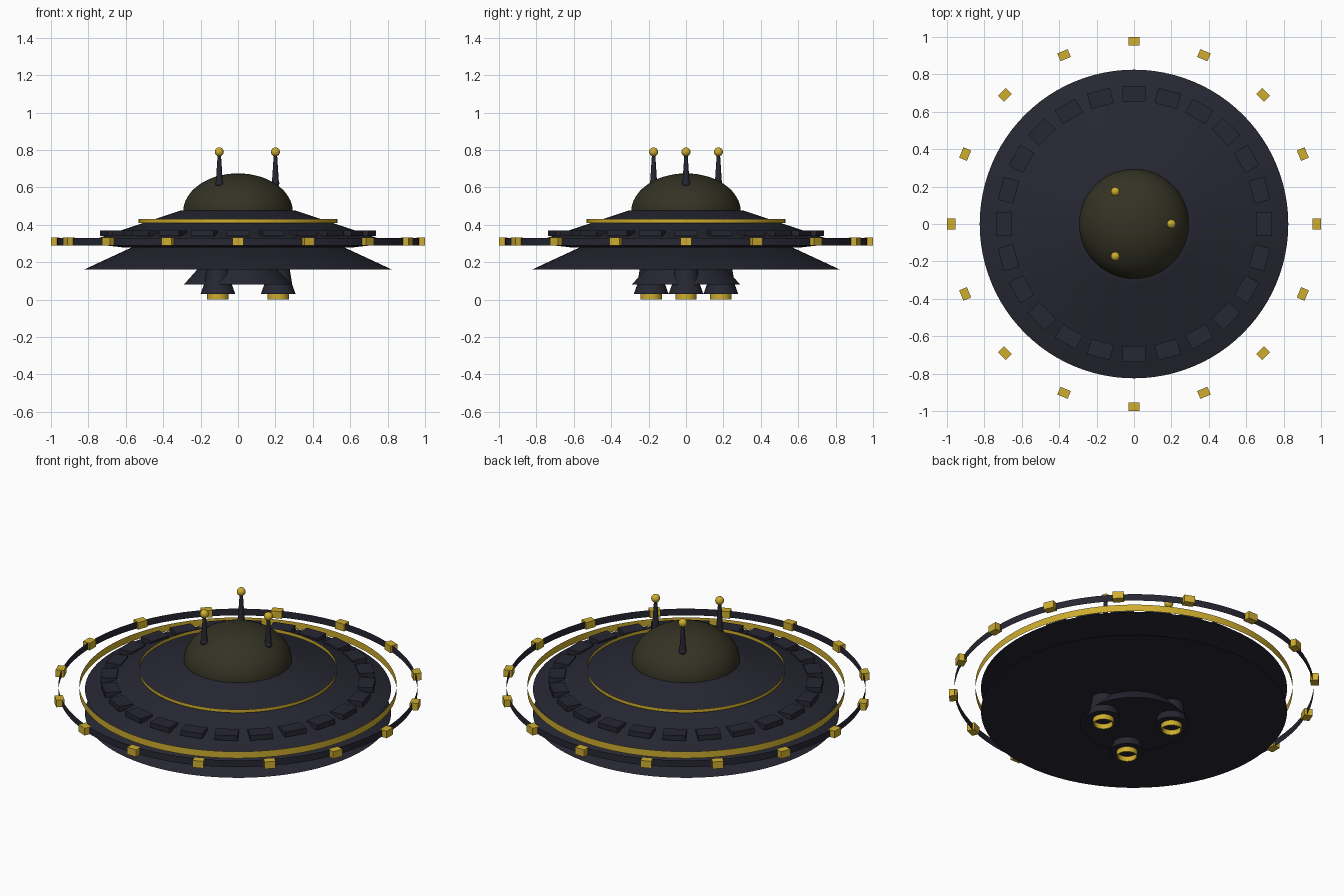
import bpy, bmesh, math
from mathutils import Matrix, Vector

if "Cube" in bpy.data.objects:
    bpy.data.objects.remove(bpy.data.objects["Cube"])


def material(name, rgb):
    m = bpy.data.materials.new(name)
    m.diffuse_color = (*rgb, 1)
    m.use_nodes = True
    m.node_tree.nodes["Principled BSDF"].inputs["Base Color"].default_value = m.diffuse_color
    return m


HULL = material("dark navy", (0.020, 0.020, 0.033))
GOLD = material("gold", (0.62, 0.42, 0.028))
GLASS = material("dark olive", (0.034, 0.032, 0.017))


def finish(bm, name, mat, smooth=True, recalc=True):
    if recalc:
        bmesh.ops.recalc_face_normals(bm, faces=bm.faces)
    me = bpy.data.meshes.new(name)
    bm.to_mesh(me)
    bm.free()
    me.materials.append(mat)
    if smooth:
        for p in me.polygons:
            p.use_smooth = True
        me.set_sharp_from_angle(angle=math.radians(30))
    ob = bpy.data.objects.new(name, me)
    bpy.context.collection.objects.link(ob)
    return ob


def lathe(name, profile, mat, seg=96, at=(0, 0)):
    """Revolve (radius, z) points about a vertical axis; radius 0 makes a pole."""
    bm = bmesh.new()
    rings = []
    for r, z in profile:
        if r == 0:
            rings.append([bm.verts.new((at[0], at[1], z))])
        else:
            rings.append([bm.verts.new((at[0] + r * math.cos(2 * math.pi * i / seg),
                                        at[1] + r * math.sin(2 * math.pi * i / seg), z))
                          for i in range(seg)])
    for a, b in zip(rings, rings[1:]):
        for i in range(seg):
            j = (i + 1) % seg
            if len(a) == 1:
                bm.faces.new((a[0], b[j], b[i]))
            elif len(b) == 1:
                bm.faces.new((a[i], a[j], b[0]))
            else:
                bm.faces.new((a[i], a[j], b[j], b[i]))
    return finish(bm, name, mat)


def box_ring(name, count, radius, z, size, mat):
    """Boxes spaced evenly around the z axis, each facing outward."""
    bm = bmesh.new()
    for i in range(count):
        m = (Matrix.Rotation(2 * math.pi * i / count, 4, 'Z')
             @ Matrix.Translation((radius, 0, z))
             @ Matrix.Diagonal((*size, 1)))
        bmesh.ops.create_cube(bm, size=1, matrix=m)
    return finish(bm, name, mat, smooth=False)


def ball(name, loc, r, mat):
    bm = bmesh.new()
    bmesh.ops.create_uvsphere(bm, u_segments=20, v_segments=12, radius=r,
                              matrix=Matrix.Translation(loc))
    return finish(bm, name, mat)


# Saucer hull: flared lower skirt below a shallow upper cone
lathe("lower_hull", [(0, 0.16), (0.825, 0.16), (0.56, 0.283), (0, 0.283)], HULL)
lathe("upper_hull", [(0, 0.28), (0.62, 0.28), (0.825, 0.303), (0.32, 0.472),
                     (0.30, 0.478), (0, 0.478)], HULL)

# Dome cabin
dome = [(0.293 * math.cos(a), 0.47 + 0.205 * math.sin(a))
        for a in [math.pi / 2 * i / 16 for i in range(16)]]
lathe("dome", dome + [(0, 0.675)], GLASS)

# Plates on the upper hull
box_ring("hull_plates", 24, 0.695, 0.355, (0.085, 0.125, 0.03), HULL)

# Thin upright bands around the hull
lathe("upper_gold_band", [(0.533, 0.41), (0.533, 0.43)], GOLD)
lathe("rim_gold_band", [(0.855, 0.29), (0.855, 0.33)], GOLD)
lathe("outer_ring", [(0.968, 0.29), (0.968, 0.33)], HULL)

# Gold lamps on the outer ring
box_ring("ring_lamps", 16, 0.977, 0.31, (0.045, 0.06, 0.042), GOLD)

# Flared engine mount
lathe("engine_mount", [(0.21, 0.17), (0.29, 0.08), (0, 0.08)], HULL)

for k in range(3):
    a = 2 * math.pi * k / 3
    c, s = math.cos(a), math.sin(a)
    # Thrusters with open gold nozzles
    at = (0.215 * c, 0.215 * s)
    lathe(f"thruster_{k}", [(0.06, 0.17), (0.075, 0.08), (0.093, 0.03), (0, 0.03)], HULL, 32, at)
    lathe(f"nozzle_{k}", [(0.052, 0.03), (0.057, 0.03), (0.057, 0.005), (0.057, 0.0),
                          (0.050, 0.0), (0.050, 0.03)], GOLD, 32, at)
    # Antennas with gold tips
    p = (0.2 * c, 0.2 * s)
    ball(f"antenna_base_{k}", (*p, 0.622), 0.021, HULL)
    lathe(f"antenna_rod_{k}", [(0.019, 0.62), (0.009, 0.775), (0, 0.78)], HULL, 16, p)
    ball(f"antenna_tip_{k}", (*p, 0.79), 0.024, GOLD)
